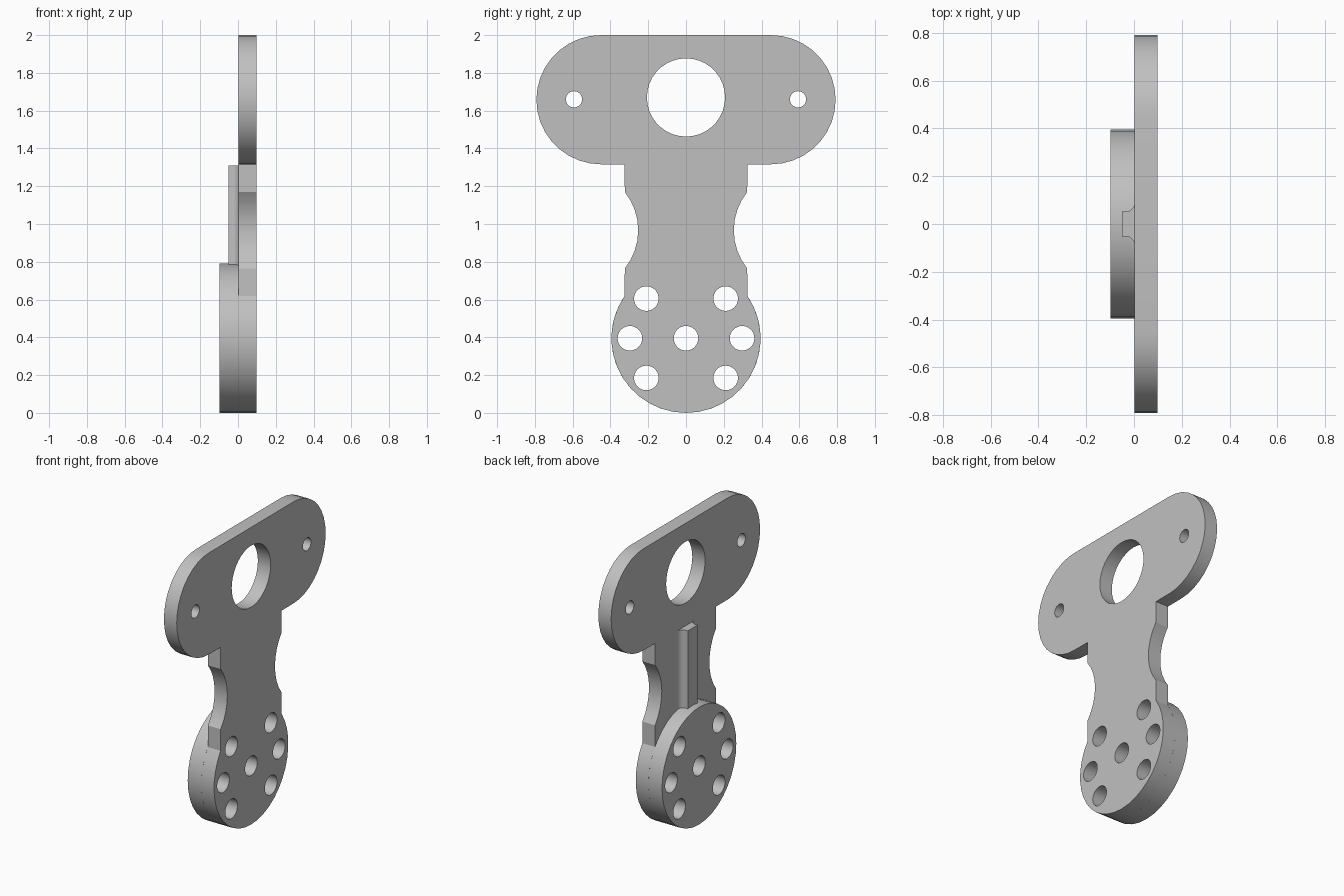
import bpy
import bmesh
from math import radians, cos, sin, acos, asin, degrees, ceil
from mathutils import Vector

cube = bpy.data.objects.get("Cube")
if cube:
    bpy.data.objects.remove(cube, do_unlink=True)

# One grey for the whole bracket
grey = bpy.data.materials.new("light grey")
grey.use_nodes = True
colour = (0.53, 0.53, 0.53, 1)
grey.diffuse_color = colour
grey.node_tree.nodes["Principled BSDF"].inputs["Base Color"].default_value = colour

BACK, MID, FACE = -0.098, 0.003, 0.098   # thickness levels along x
DISC_Z = DISC_R = 0.395
STEP = 10


def arc(cx, cy, r, start, end):
    """Points on an arc, angles in degrees."""
    n = ceil(abs(end - start) / STEP)
    angles = [radians(start + (end - start) * i / n) for i in range(n + 1)]
    return [(cx + r * cos(a), cy + r * sin(a)) for a in angles]


def circle(cx, cy, r):
    return arc(cx, cy, r, 0, 360)[:-1]


def prism(name, loops, place, low, high):
    """Fill an outline with holes and extrude it from low to high."""
    bm = bmesh.new()
    for loop in loops:
        verts = [bm.verts.new(place(a, b, low)) for a, b in loop]
        for v, w in zip(verts, verts[1:] + verts[:1]):
            bm.edges.new((v, w))
    shift = Vector(place(0, 0, high)) - Vector(place(0, 0, low))
    bmesh.ops.triangle_fill(bm, use_beauty=True, edges=bm.edges[:],
                            normal=shift.normalized())
    made = bmesh.ops.extrude_face_region(bm, geom=bm.faces[:], use_keep_orig=True)
    top = [g for g in made["geom"] if isinstance(g, bmesh.types.BMVert)]
    bmesh.ops.translate(bm, verts=top, vec=shift)
    bmesh.ops.recalc_face_normals(bm, faces=bm.faces[:])
    mesh = bpy.data.meshes.new(name)
    bm.to_mesh(mesh)
    bm.free()
    mesh.materials.append(grey)
    obj = bpy.data.objects.new(name, mesh)
    bpy.context.collection.objects.link(obj)
    bpy.ops.object.select_all(action='DESELECT')
    obj.select_set(True)
    bpy.context.view_layer.objects.active = obj
    bpy.ops.object.shade_smooth_by_angle(angle=radians(25))
    return obj


def along_x(y, z, x):
    return (x, y, z)


def along_z(x, y, z):
    return (x, y, z)


# Holes: six bolts and a centre in the round end, three in the head
bolt_holes = [circle(0, DISC_Z, 0.065)]
for angle in (0, 45, 135, 180, 225, 315):
    a = radians(angle)
    bolt_holes.append(circle(0.297 * cos(a), DISC_Z + 0.297 * sin(a), 0.065))
head_holes = [circle(0, 1.67, 0.207)]
head_holes += [circle(side * 0.593, 1.66, 0.043) for side in (-1, 1)]

# Plate outline: round end, waisted neck, wide rounded head
NECK = 0.325
meet = degrees(acos(NECK / DISC_R))
waist = degrees(asin(0.2025 / 0.324))
half = arc(0, DISC_Z, DISC_R, -90, meet)
half += arc(0.577, 0.967, 0.324, 180 + waist, 180 - waist)
half += [(NECK, 1.316)]
half += arc(0.45, 1.658, 0.342, -90, 90)
outline = half + [(-y, z) for y, z in reversed(half[1:])]
prism("plate", [outline] + bolt_holes + head_holes, along_x, MID, FACE)

# Raised round boss behind the lower end
prism("round_boss", [circle(0, DISC_Z, DISC_R)] + bolt_holes, along_x, BACK, MID)

# Stiffening rib with filleted feet, running up from the boss
fillet = arc(-0.035, 0.09, 0.038, -90, 0)
side = [(-0.05, 0.052)] + fillet
rib = side + [(x, -y) for x, y in reversed(side)]
prism("rib", [rib], along_z, 0.77, 1.31)
